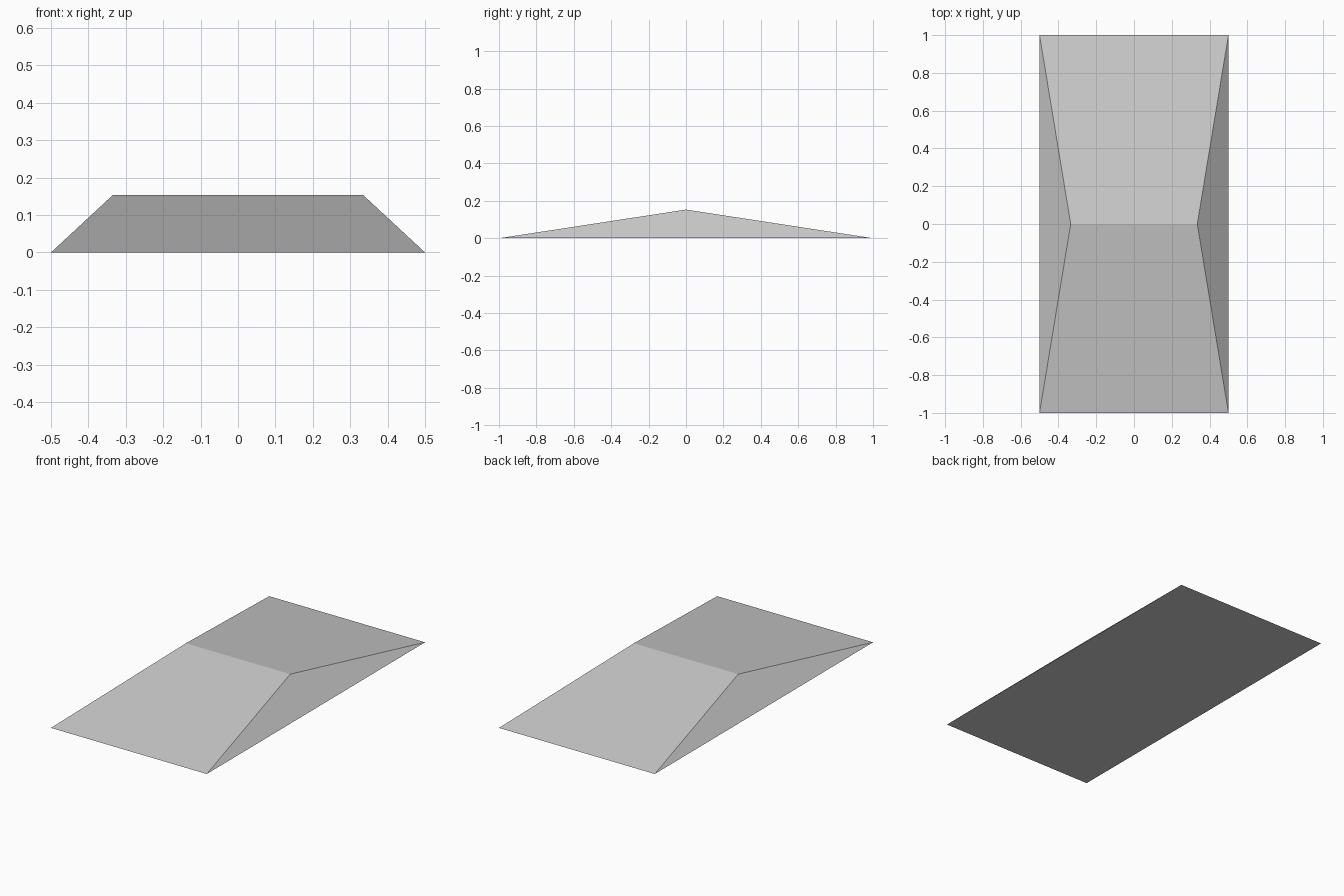
import bpy
import bmesh

if "Cube" in bpy.data.objects:
    bpy.data.objects.remove(bpy.data.objects["Cube"])

HALF_W, HALF_L = 0.5, 1.0       # base half sizes
RIDGE_HALF, HEIGHT = 0.335, 0.153

grey = bpy.data.materials.new("light_grey")
grey.diffuse_color = (0.6, 0.6, 0.6, 1.0)
grey.use_nodes = True
grey.node_tree.nodes["Principled BSDF"].inputs["Base Color"].default_value = grey.diffuse_color

# Hipped wedge: rectangular base with a ridge running across the middle
bm = bmesh.new()
front_left, front_right, back_right, back_left = [
    bm.verts.new((x * HALF_W, y * HALF_L, 0))
    for x, y in ((-1, -1), (1, -1), (1, 1), (-1, 1))]
ridge_left, ridge_right = [bm.verts.new((s * RIDGE_HALF, 0, HEIGHT)) for s in (-1, 1)]

bm.faces.new((back_left, back_right, front_right, front_left))   # underside
bm.faces.new((front_left, front_right, ridge_right, ridge_left))  # front slope
bm.faces.new((back_right, back_left, ridge_left, ridge_right))    # back slope
bm.faces.new((front_right, back_right, ridge_right))              # right end
bm.faces.new((back_left, front_left, ridge_left))                 # left end
bmesh.ops.recalc_face_normals(bm, faces=bm.faces)

mesh = bpy.data.meshes.new("hipped_roof")
bm.to_mesh(mesh)
bm.free()
mesh.materials.append(grey)
roof = bpy.data.objects.new("hipped_roof", mesh)
bpy.context.collection.objects.link(roof)
